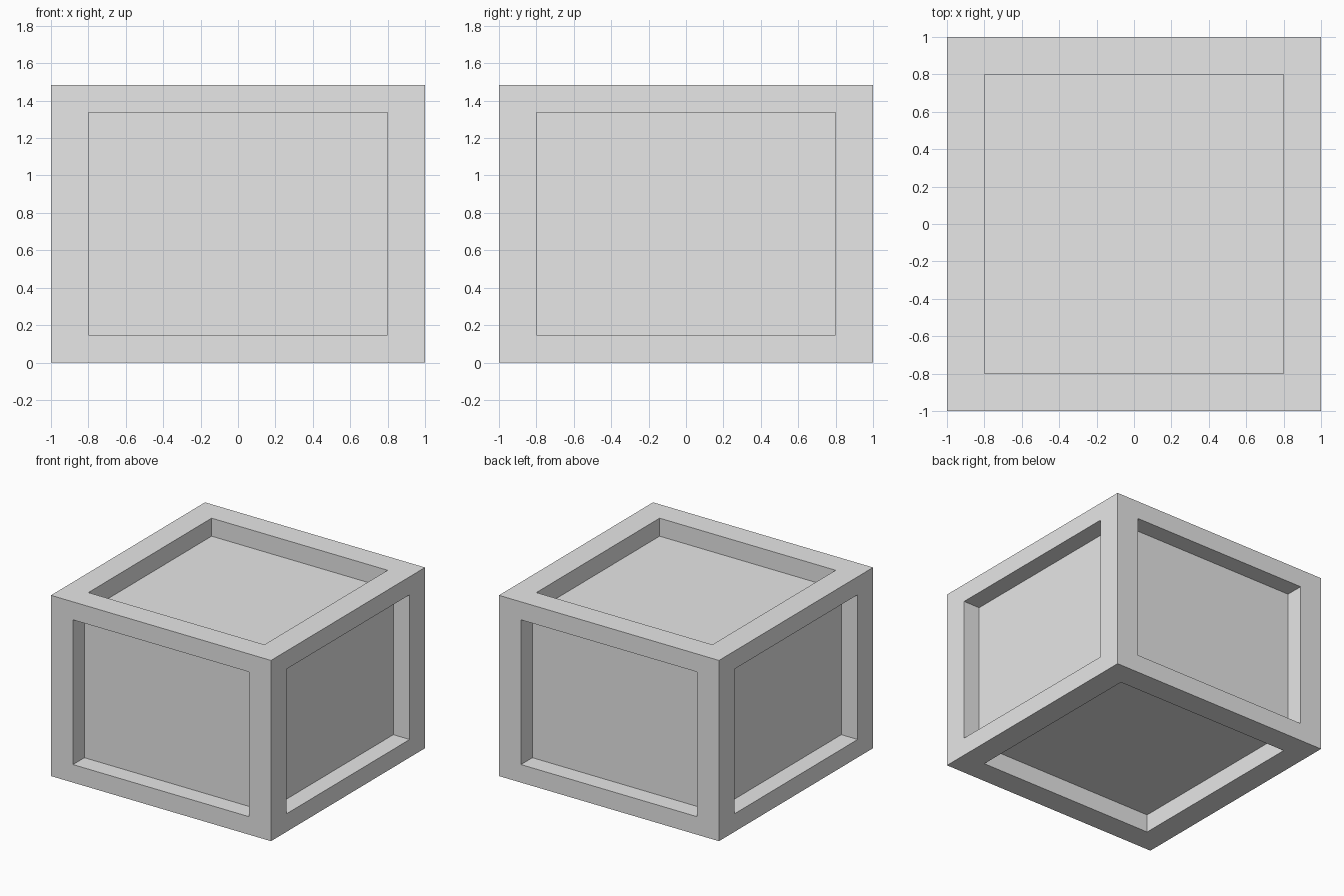
import bpy
import bmesh
from mathutils import Vector

# Remove the default cube
cube = bpy.data.objects.get("Cube")
if cube:
    bpy.data.objects.remove(cube, do_unlink=True)

SIZE = Vector((2, 2, 1.485))
BORDER = Vector((0.2, 0.2, 0.148))   # frame width along each axis
DEPTH = 0.148                        # recess depth

# Plain grey material
grey = bpy.data.materials.new("plain_grey")
grey.use_nodes = True
colour = (0.8, 0.8, 0.8, 1)
grey.diffuse_color = colour
grey.node_tree.nodes["Principled BSDF"].inputs["Base Color"].default_value = colour

# Crate block, standing on the ground
bm = bmesh.new()
bmesh.ops.create_cube(bm, size=1)
for v in bm.verts:
    v.co = v.co * SIZE + Vector((0, 0, SIZE.z / 2))
bm.normal_update()
centre = Vector((0, 0, SIZE.z / 2))

# Recessed panel on all six sides: inset each face, then push a copy inward
for face in list(bm.faces):
    normal = face.normal.copy()
    bmesh.ops.inset_individual(bm, faces=[face], thickness=0.05)
    for v in face.verts:
        for i in range(3):
            if abs(normal[i]) < 0.5:
                side = 1 if v.co[i] > centre[i] else -1
                v.co[i] = centre[i] + side * (SIZE[i] / 2 - BORDER[i])
    panel = bmesh.ops.extrude_discrete_faces(bm, faces=[face])["faces"][0]
    bmesh.ops.translate(bm, verts=panel.verts, vec=-normal * DEPTH)

bmesh.ops.recalc_face_normals(bm, faces=bm.faces)
mesh = bpy.data.meshes.new("panelled_crate")
bm.to_mesh(mesh)
bm.free()
mesh.materials.append(grey)
crate = bpy.data.objects.new("panelled_crate", mesh)
bpy.context.collection.objects.link(crate)
